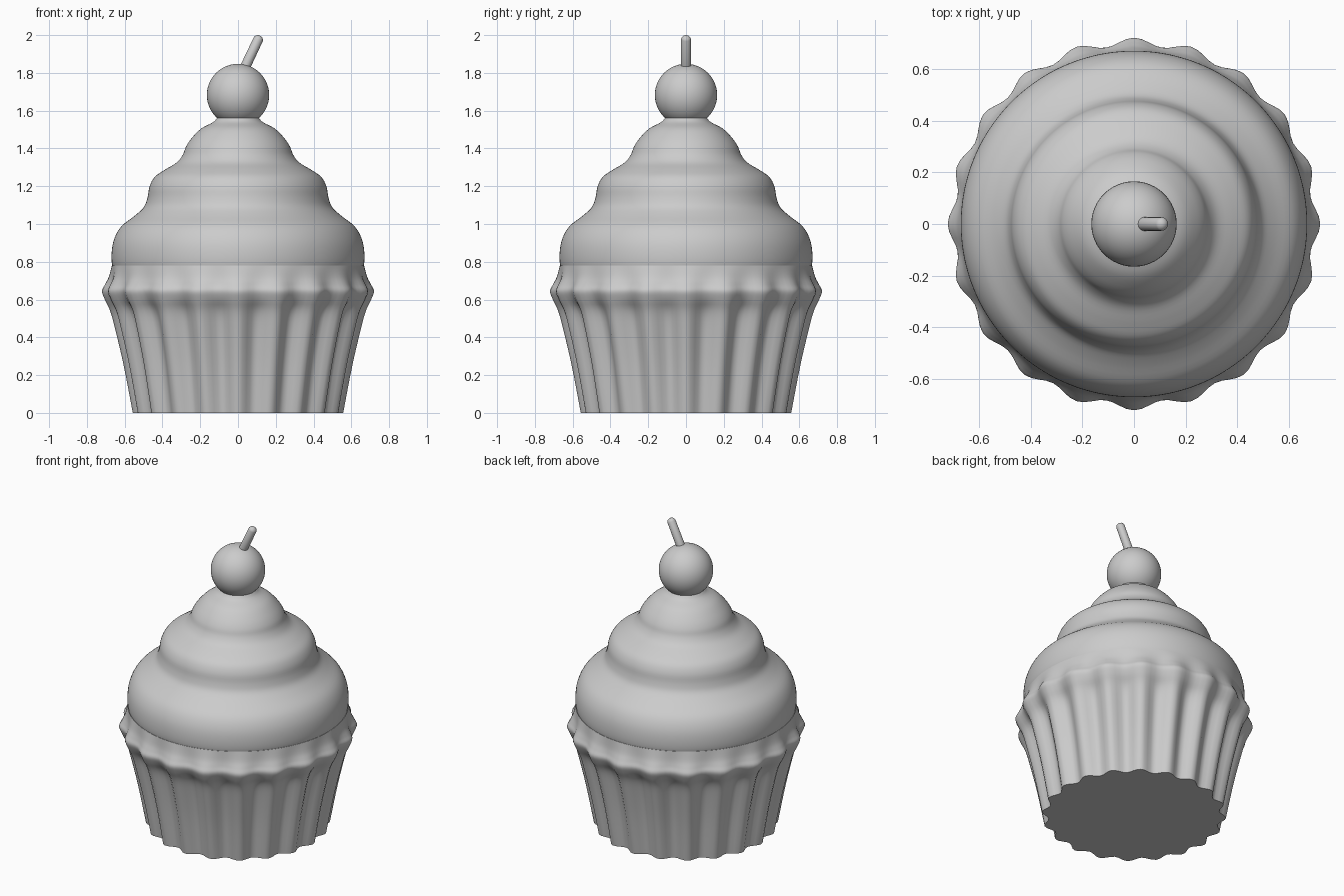
import bpy, bmesh, math
from mathutils import Vector

if "Cube" in bpy.data.objects:
    bpy.data.objects.remove(bpy.data.objects["Cube"])

grey = bpy.data.materials.new("plain_grey")
grey.diffuse_color = (0.6, 0.6, 0.6, 1)
grey.use_nodes = True
grey.node_tree.nodes["Principled BSDF"].inputs["Base Color"].default_value = grey.diffuse_color


def finish(name, bm, angle=50):
    bmesh.ops.recalc_face_normals(bm, faces=bm.faces)
    mesh = bpy.data.meshes.new(name)
    bm.to_mesh(mesh)
    bm.free()
    mesh.materials.append(grey)
    obj = bpy.data.objects.new(name, mesh)
    bpy.context.collection.objects.link(obj)
    bpy.ops.object.select_all(action='DESELECT')
    obj.select_set(True)
    bpy.context.view_layer.objects.active = obj
    bpy.ops.object.shade_smooth_by_angle(angle=math.radians(angle))
    return obj


def smooth_profile(points, steps=4):
    """Catmull-Rom curve through the profile points."""
    pts = [Vector(p) for p in points]
    pts = [pts[0]] + pts + [pts[-1]]
    out = []
    for a, b, c, d in zip(pts, pts[1:], pts[2:], pts[3:]):
        for i in range(steps):
            t = i / steps
            out.append(0.5 * (2 * b + (c - a) * t + (2 * a - 5 * b + 4 * c - d) * t * t
                              + (3 * b - a - 3 * c + d) * t ** 3))
    return out + [pts[-1]]


def lathe(name, profile, flutes=20, segments=160):
    """Profile rows are (ridge radius, flute depth, height)."""
    bm = bmesh.new()
    rings = []
    for r, depth, z in profile:
        ring = []
        for i in range(segments):
            a = math.tau * i / segments
            rad = r - depth * (0.5 - 0.5 * math.cos(flutes * a))
            ring.append(bm.verts.new((rad * math.cos(a), rad * math.sin(a), z)))
        rings.append(ring)
    for lo, hi in zip(rings, rings[1:]):
        for i in range(segments):
            j = (i + 1) % segments
            bm.faces.new((lo[i], lo[j], hi[j], hi[i]))
    bm.faces.new(rings[0][::-1])
    bm.faces.new(rings[-1])
    return finish(name, bm)


# Fluted paper cup, flaring to a wavy rim that blends into the frosting
lathe("paper_cup", smooth_profile([
    (0.557, 0.04, 0), (0.605, 0.05, 0.25), (0.652, 0.055, 0.45), (0.677, 0.05, 0.54),
    (0.705, 0.035, 0.60), (0.72, 0.03, 0.645), (0.704, 0.024, 0.68), (0.684, 0.012, 0.72),
    (0.668, 0.0, 0.78)]))

# Three swirled tiers of frosting
lathe("frosting", smooth_profile([
    (0.64, 0, 0.72), (0.666, 0, 0.78), (0.668, 0, 0.86), (0.652, 0, 0.93),
    (0.615, 0, 0.99), (0.545, 0, 1.045), (0.498, 0, 1.09), (0.479, 0, 1.14),
    (0.468, 0, 1.20), (0.44, 0, 1.25), (0.386, 0, 1.288), (0.325, 0, 1.325),
    (0.293, 0, 1.365), (0.275, 0, 1.41), (0.245, 0, 1.455), (0.195, 0, 1.505),
    (0.13, 0, 1.54), (0.10, 0, 1.57), (0.04, 0, 1.58)]))

# Cherry
bm = bmesh.new()
bmesh.ops.create_uvsphere(bm, u_segments=48, v_segments=24, radius=0.165)
bmesh.ops.translate(bm, verts=bm.verts, vec=(0, 0, 1.683))
finish("cherry", bm)

# Leaning cherry stem with a rounded tip
start, end, radius = Vector((0.028, 0, 1.81)), Vector((0.105, 0, 1.973)), 0.027
bm = bmesh.new()
bmesh.ops.create_uvsphere(bm, u_segments=20, v_segments=12, radius=radius)
for v in bm.verts:
    if v.co.z > 0.0001:
        v.co.z += (end - start).length
turn = Vector((0, 0, 1)).rotation_difference(end - start)
for v in bm.verts:
    v.co = turn @ v.co + start
finish("cherry_stem", bm)
